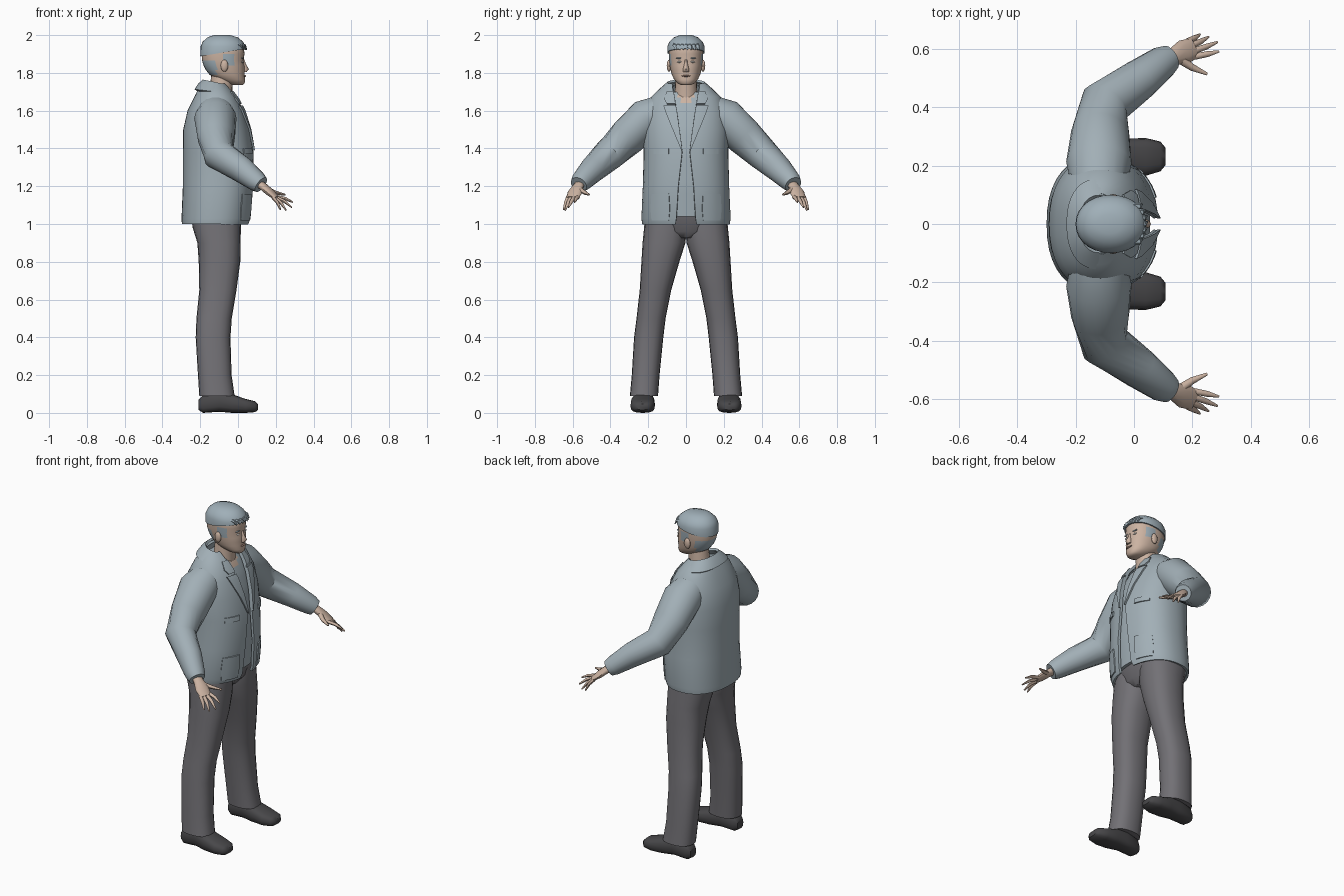
import bpy, bmesh, math
from mathutils import Vector as V

if "Cube" in bpy.data.objects:
    bpy.data.objects.remove(bpy.data.objects["Cube"])


def material(name, r, g, b):
    m = bpy.data.materials.new(name)
    m.use_nodes = True
    m.diffuse_color = (r, g, b, 1)
    m.node_tree.nodes["Principled BSDF"].inputs["Base Color"].default_value = (r, g, b, 1)
    return m


cloth = material("blue grey cloth", .36, .43, .47)
grey = material("trouser grey", .17, .165, .18)
dark = material("shoe charcoal", .065, .064, .068)
skin = material("skin", .60, .45, .36)
hair = material("hair blue grey", .35, .43, .48)
lip = material("lip brown", .33, .21, .17)
eye = material("eye pale", .62, .60, .56)


def finish(name, bm, mats, rule=None, thick=0, angle=45):
    """Turn a bmesh into a shaded object, coloured by an optional face rule."""
    bmesh.ops.recalc_face_normals(bm, faces=bm.faces)
    if rule:
        for f in bm.faces:
            f.material_index = rule(f.calc_center_median())
    me = bpy.data.meshes.new(name)
    bm.to_mesh(me)
    bm.free()
    ob = bpy.data.objects.new(name, me)
    bpy.context.collection.objects.link(ob)
    for m in mats:
        me.materials.append(m)
    bpy.ops.object.select_all(action='DESELECT')
    ob.select_set(True)
    bpy.context.view_layer.objects.active = ob
    if thick:
        mod = ob.modifiers.new("thickness", 'SOLIDIFY')
        mod.thickness, mod.offset = thick, 0
        bpy.ops.object.modifier_apply(modifier=mod.name)
    bpy.ops.object.shade_smooth_by_angle(angle=math.radians(angle))
    return ob


def skin_rows(rows, closed):
    """Bridge rows of points into a grid of quads."""
    bm = bmesh.new()
    vs = [[bm.verts.new(p) for p in r] for r in rows]
    n = len(vs[0])
    for a, b in zip(vs, vs[1:]):
        for i in range(n if closed else n - 1):
            j = (i + 1) % n
            bm.faces.new((a[i], a[j], b[j], b[i]))
    return bm, vs


def sup(t, p):
    c, s = math.cos(t), math.sin(t)
    return math.copysign(abs(c) ** (2 / p), c), math.copysign(abs(s) ** (2 / p), s)


def loft(name, rings, mats, n=20, p=2.0, rule=None, angle=45):
    """Capped loft through (centre, u, v) superellipse rings."""
    rows = []
    for c, u, v in rings:
        pts = [sup(2 * math.pi * i / n, p) for i in range(n)]
        rows.append([c + u * a + v * b for a, b in pts])
    bm, vs = skin_rows(rows, True)
    bm.faces.new(vs[0])
    bm.faces.new(vs[-1])
    return finish(name, bm, mats, rule, angle=angle)


def zring(z, x0, x1, y0, y1, tilt=0):
    return V(((x0 + x1) / 2, (y0 + y1) / 2, z)), V(((x1 - x0) / 2, 0, tilt)), V((0, (y1 - y0) / 2, 0))


def tube(name, path, radii, mats, n=12):
    """Loft along a path; radii are (horizontal, upright) pairs."""
    pts, rings = [V(q) for q in path], []
    for i, c in enumerate(pts):
        t = (pts[min(i + 1, len(pts) - 1)] - pts[max(i - 1, 0)]).normalized()
        u = t.cross(V((0, 0, 1))).normalized()
        rings.append((c, u * radii[i][0], u.cross(t) * radii[i][1]))
    return loft(name, rings, mats, n)


def blob(name, c, r, mat):
    bm = bmesh.new()
    bmesh.ops.create_uvsphere(bm, u_segments=12, v_segments=8, radius=1)
    for v in bm.verts:
        v.co = V(c) + V([a * b for a, b in zip(v.co, r)])
    return finish(name, bm, [mat])


# Jacket outline: height, back x, front x, half width, half front opening
P = 2.3
JACKET = [(1.0, -.29, .05, .225, .055), (1.03, -.292, .062, .23, .05), (1.2, -.285, .075, .222, .04),
          (1.38, -.285, .075, .217, .02), (1.5, -.283, .055, .222, .035), (1.6, -.26, .025, .208, .05),
          (1.67, -.225, -.01, .178, .06), (1.71, -.205, -.04, .135, .068), (1.74, -.185, -.06, .1, .072)]


def outline(z):
    for a, b in zip(JACKET, JACKET[1:]):
        if z <= b[0]:
            f = (z - a[0]) / (b[0] - a[0])
            return [p + (q - p) * f for p, q in zip(a, b)]
    return list(JACKET[-1])


def front_x(y, z):
    _, x0, x1, h, _ = outline(z)
    return (x0 + x1) / 2 + (x1 - x0) / 2 * max(0, 1 - (abs(y) / h) ** P) ** (1 / P)


def shell(name, rows, tilt=0, n=36):
    """Open-fronted cloth shell."""
    grid = []
    for z, x0, x1, h, gap in rows:
        g = math.asin(min(1, (gap / h) ** (P / 2)))
        row = []
        for i in range(n + 1):
            a, b = sup(g + (2 * math.pi - 2 * g) * i / n, P)
            row.append(((x0 + x1) / 2 + a * (x1 - x0) / 2, b * h, z - a * tilt))
        grid.append(row)
    return finish(name, skin_rows(grid, False)[0], [cloth], thick=.014)


def patch(name, rows, s, lift=.012, thick=.01, n=4):
    """Cloth plate lying on the jacket front, rows of (height, inner y, outer y)."""
    grid = []
    for z, a, b in rows:
        ys = [a + (b - a) * i / n for i in range(n + 1)]
        grid.append([(front_x(y, z) + lift, s * y, z) for y in ys])
    return finish(name, skin_rows(grid, False)[0], [cloth], thick=thick)


# Jacket body, collar and shirt with bare throat
shell("jacket_body", JACKET)
shell("jacket_collar", [(1.695, -.225, -.02, .15, .085), (1.725, -.205, -.04, .118, .075),
                        (1.745, -.182, -.055, .094, .068)], tilt=.014)
shirt_rings = []
for i in range(23):
    z = 1.04 + .03 * i
    _, a, b, h, _ = outline(z)
    shirt_rings.append(zring(z, a + .022, b - .02, .022 - h, h - .022))
loft("shirt", shirt_rings, [cloth, skin], 48, P,
     lambda c: int(c.x > -.12 and abs(c.y) < (c.z - 1.59) * .42))

# Head: height, back x, front x, half width
HEAD = [(1.735, -.03, .025, .025), (1.745, -.06, .035, .045), (1.765, -.11, .038, .063),
        (1.79, -.15, .034, .075), (1.815, -.17, .036, .081), (1.84, -.183, .034, .086),
        (1.865, -.19, .03, .089), (1.9, -.193, .034, .091), (1.93, -.191, .032, .091),
        (1.955, -.18, .018, .08), (1.978, -.155, -.01, .056), (1.99, -.12, -.05, .025)]


def head_rule(c):
    nape = 1.79 < c.z < 1.865 and c.x < -.11
    burn = 1.84 < c.z < 1.9 and -.07 < c.x < -.025 and abs(c.y) > .06
    return int(nape or burn)


loft("head", [zring(z, a, b, -h, h) for z, a, b, h in HEAD], [skin, hair], 36, 2.2, head_rule, 60)
loft("neck", [zring(1.62, -.16, -.03, -.07, .07), zring(1.72, -.15, -.03, -.058, .058),
              zring(1.8, -.14, -.02, -.055, .055)], [skin])
loft("hair_cap", [zring(z + (.01 if i else .008), a - .007, b + .009, -h - .008, h + .008, .02 if i == 0 else 0)
                  for i, (z, a, b, h) in enumerate(HEAD[7:])], [hair], 28, 2.1, angle=60)
for i in range(7):
    y = (i - 3) * .02
    x = .03 - 5 * y * y
    tube("fringe_tuft", [(x - .03, y, 1.955), (x + .006, y, 1.945), (x + .016, y + .008, 1.922)],
         [(.012, .008), (.012, .008), (.003, .003)], [hair], 6)
loft("nose", [zring(1.805, .02, .046, -.016, .016), zring(1.82, .015, .058, -.017, .017),
              zring(1.845, .015, .043, -.01, .01), zring(1.87, .015, .034, -.007, .007)], [skin], 10)
blob("mouth", (.036, 0, 1.784), (.006, .024, .005), lip)

for s, side in ((1, "left"), (-1, "right")):
    # Face details
    blob(side + "_ear", (-.072, s * .09, 1.838), (.02, .012, .032), skin)
    blob(side + "_eye", (.0235, s * .034, 1.858), (.006, .014, .005), eye)
    blob(side + "_brow", (.0235, s * .035, 1.878), (.007, .019, .004), hair)

    # Lapels and pockets
    patch(side + "_lapel", [(1.39, .019, .024), (1.5, .034, .07), (1.6, .048, .11), (1.625, .053, .118)], s)
    patch(side + "_upper_lapel", [(1.635, .055, .1), (1.66, .058, .115), (1.7, .065, .1)], s)
    patch(side + "_chest_pocket_flap", [(1.37, .09, .17), (1.4, .09, .17)], s, .009)
    patch(side + "_hip_pocket", [(1.02, .09, .18), (1.08, .085, .185), (1.16, .09, .18)], s, .009)

    # Sleeve
    tube(side + "_sleeve",
         [(-.12, s * .11, 1.6), (-.12, s * .21, 1.56), (-.115, s * .31, 1.46), (-.1, s * .41, 1.365),
          (.02, s * .495, 1.288), (.1, s * .555, 1.225), (.122, s * .568, 1.208)],
         [(.09, .09), (.112, .105), (.1, .1), (.086, .085), (.07, .07), (.056, .055), (.046, .046)], [cloth], 18)

    # Hand
    tube(side + "_palm", [(.1, s * .555, 1.222), (.135, s * .572, 1.197), (.17, s * .588, 1.167),
                          (.205, s * .602, 1.137)],
         [(.026, .022), (.03, .021), (.042, .019), (.036, .012)], [skin], 12)
    tips = [(.29, .59, 1.115), (.285, .622, 1.088), (.255, .64, 1.072), (.225, .648, 1.075)]
    for i, tip in enumerate(tips):
        off = .028 - .019 * i
        a = V((.195 + .41 * off, s * (.598 - .91 * off), 1.143))
        b = V((tip[0], s * tip[1], tip[2]))
        tube(side + "_finger", [a, a.lerp(b, .5) + V((.004, 0, .005)), b], [(.011, .01), (.01, .009), (.004, .004)],
             [skin], 8)
    tube(side + "_thumb", [(.155, s * .565, 1.185), (.2, s * .535, 1.165), (.25, s * .513, 1.155)],
         [(.016, .014), (.012, .011), (.005, .005)], [skin], 8)

    # Trouser leg
    legs = [(1.06, -.25, .01, 0, .215), (.98, -.24, .015, -.005, .222), (.9, -.215, .014, .003, .23),
            (.8, -.208, .012, .035, .236), (.65, -.205, -.008, .078, .245), (.5, -.22, -.033, .108, .262),
            (.4, -.224, -.04, .12, .275), (.2, -.212, -.034, .14, .287), (.09, -.205, -.018, .148, .297)]
    loft(side + "_trouser_leg", [zring(z, a, b, *sorted((s * c, s * d))) for z, a, b, c, d in legs], [grey], 20, 2.4)

    # Shoe
    shoe = [(-.208, .015, .07, .2, .255), (-.185, 0, .095, .182, .272), (-.1, .006, .115, .172, .28),
            (-.03, 0, .098, .165, .292), (.04, 0, .074, .165, .294), (.09, .004, .062, .18, .282),
            (.107, .016, .046, .2, .262)]
    loft(side + "_shoe", [(V((x, s * (c + d) / 2, (a + b) / 2)), V((0, (d - c) / 2, 0)), V((0, 0, (b - a) / 2)))
                          for x, a, b, c, d in shoe], [dark], 16, 2.8)

# Trouser seat
loft("trouser_seat", [zring(.925, -.17, -.02, -.07, .07), zring(.96, -.22, .01, -.16, .16),
                      zring(1.07, -.25, .03, -.205, .205)], [grey], 24, 2.4)
